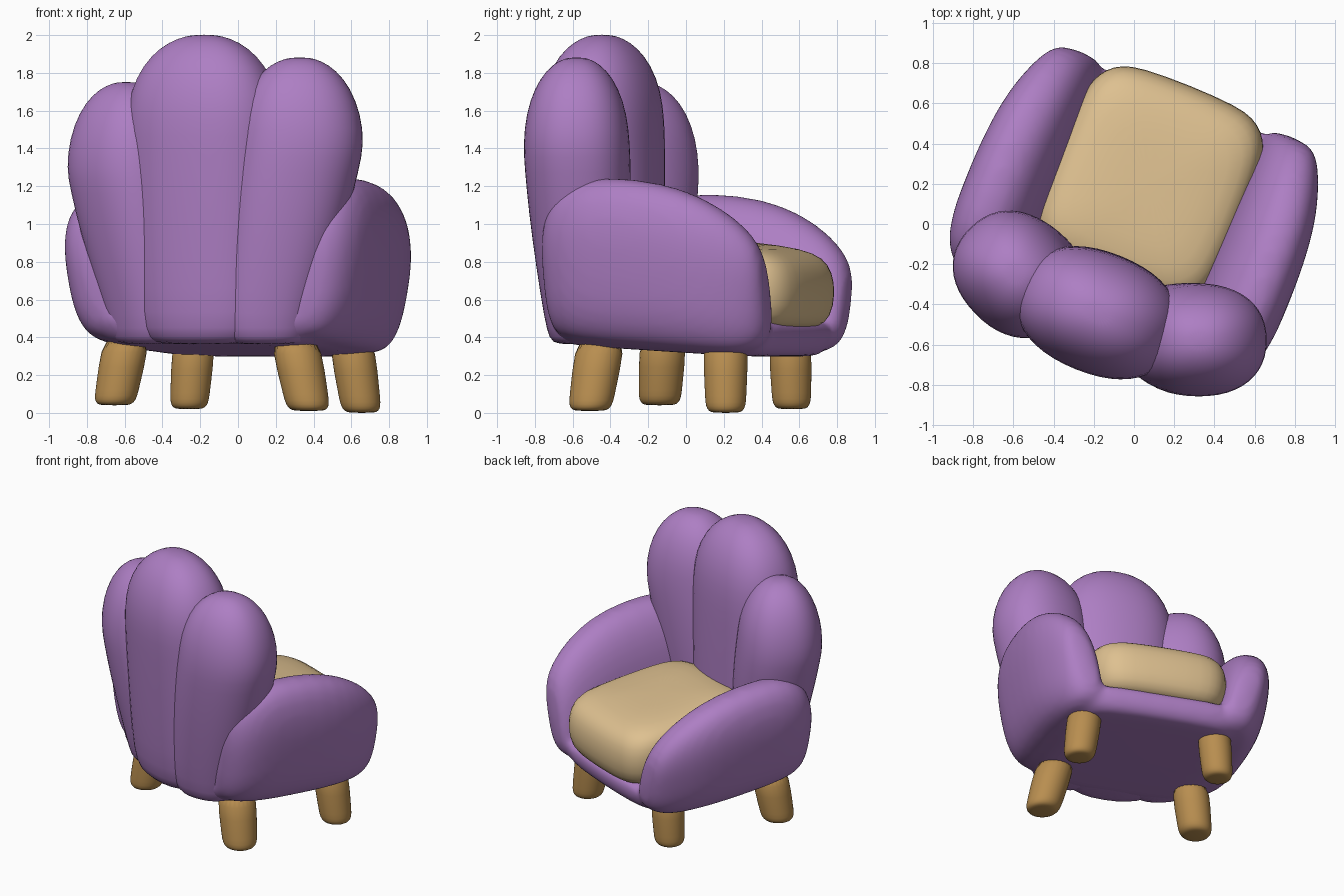
import bpy
import bmesh
from math import sin, cos, pi, radians
from mathutils import Vector

cube = bpy.data.objects.get("Cube")
if cube:
    bpy.data.objects.remove(cube, do_unlink=True)

YAW = radians(-22)   # the chair stands turned on the floor
SIDES = 24


def material(name, rgb):
    mat = bpy.data.materials.new(name)
    mat.use_nodes = True
    mat.diffuse_color = (*rgb, 1)
    mat.node_tree.nodes["Principled BSDF"].inputs["Base Color"].default_value = (*rgb, 1)
    return mat


purple = material("purple_fabric", (0.42, 0.21, 0.55))
tan = material("tan_cushion", (0.73, 0.53, 0.28))
wood = material("honey_wood", (0.48, 0.27, 0.08))


def ring(center, u, v, power_up=2, power_down=None):
    """Superellipse spanned by u and v; a higher power is boxier."""
    power_down = power_down or power_up
    pts = []
    for i in range(SIDES):
        t = 2 * pi * i / SIDES
        c, s = cos(t), sin(t)
        e = 2 / (power_up if s >= 0 else power_down)
        pts.append(Vector(center) + Vector(u) * abs(c) ** e * (1 if c > 0 else -1)
                   + Vector(v) * abs(s) ** e * (1 if s > 0 else -1))
    return pts


def loft(bm, rings):
    rows = [[bm.verts.new(p) for p in r] for r in rings]
    for low, high in zip(rows, rows[1:]):
        for i in range(SIDES):
            j = (i + 1) % SIDES
            bm.faces.new((low[i], low[j], high[j], high[i]))
    bm.faces.new(rows[0][::-1])
    bm.faces.new(rows[-1])


def make_object(name, lofts, mat, yaw=YAW, blend=False):
    bm = bmesh.new()
    for rings in lofts:
        loft(bm, rings)
    bmesh.ops.recalc_face_normals(bm, faces=bm.faces)
    for f in bm.faces:
        f.smooth = True
    mesh = bpy.data.meshes.new(name)
    bm.to_mesh(mesh)
    bm.free()
    mesh.materials.append(mat)
    obj = bpy.data.objects.new(name, mesh)
    bpy.context.collection.objects.link(obj)
    obj.rotation_euler.z = yaw
    sub = obj.modifiers.new("Soft", "SUBSURF")
    sub.levels = sub.render_levels = 1
    if blend:   # melt overlapping parts into one upholstered shell
        remesh = obj.modifiers.new("Merge", "REMESH")
        remesh.mode = "VOXEL"
        remesh.voxel_size = 0.022
        remesh.use_smooth_shade = True
        smooth = obj.modifiers.new("Melt", "SMOOTH")
        smooth.factor = 0.5
        smooth.iterations = 12
    return obj


# Armrests: y, centre x, half width, bottom, top
ARM = [(-0.56, 0.56, 0.09, 0.55, 0.90), (-0.53, 0.585, 0.15, 0.43, 1.06),
       (-0.46, 0.62, 0.19, 0.39, 1.17), (-0.33, 0.645, 0.21, 0.37, 1.235),
       (-0.15, 0.65, 0.215, 0.35, 1.255), (0.15, 0.65, 0.21, 0.33, 1.225),
       (0.37, 0.635, 0.195, 0.315, 1.145), (0.53, 0.61, 0.165, 0.31, 1.045),
       (0.64, 0.59, 0.13, 0.34, 0.94), (0.70, 0.575, 0.075, 0.43, 0.82)]


def arm(side, drop):
    rings = []
    for y, x, w, lo, hi in ARM:
        half = (hi - drop - lo) / 2
        # lean outward toward the top
        rings.append(ring((side * (x - 0.01), y, lo + half), (side * w, 0, 0),
                          (side * 0.06, 0, half), 2.3, 2.9))
    return rings


# Stacked, slightly tilted rounded rectangles
def slab(levels, y, power, tilt):
    return [ring((0, y, z), (w, 0, 0), (0, d, -tilt * d), power) for z, w, d in levels]


base = slab([(0.325, 0.48, 0.48), (0.33, 0.58, 0.59), (0.37, 0.65, 0.63),
             (0.45, 0.69, 0.66), (0.51, 0.69, 0.65), (0.53, 0.60, 0.58)], 0.03, 4.5, 0.06)
make_object("armrests_and_base", [base, arm(1, 0), arm(-1, 0.085)], purple, blend=True)

# Seat cushion
cushion = slab([(0.48, 0.34, 0.37), (0.49, 0.42, 0.46), (0.55, 0.475, 0.52),
                (0.68, 0.495, 0.54), (0.79, 0.485, 0.525), (0.86, 0.45, 0.48),
                (0.90, 0.36, 0.38), (0.915, 0.15, 0.18)], 0.21, 4.2, 0.09)
make_object("seat_cushion", [cushion], tan)


# Backrest lobes: taper to the foot, dome on top
def lobe(name, foot, head, width, depth, top, turn, foot_scale, dome=0.46):
    u = Vector((cos(turn), sin(turn), 0)) * width
    v = Vector((-sin(turn), cos(turn), 0)) * depth
    foot, head = Vector((*foot, 0)), Vector((*head, 0))
    shoulder = top - dome
    levels = [(0.36, foot_scale * 0.7), (0.39, foot_scale * 0.88), (0.50, foot_scale)]
    for k in (0.3, 0.6, 0.85):
        levels.append((0.5 + (shoulder - 0.5) * k,
                       foot_scale + (1 - foot_scale) * sin(k * pi / 2)))
    for deg in (0, 20, 40, 58, 73, 84):
        levels.append((shoulder + dome * sin(radians(deg)), cos(radians(deg)) ** 0.9))
    rings = []
    for z, s in levels:
        k = min(1, max(0, (z - 0.5) / (shoulder - 0.5)))
        rings.append(ring(foot.lerp(head, k) + Vector((0, 0, z)), u * s, v * s, 2.25))
    make_object(name, [rings], purple)


lobe("backrest_middle_lobe", (0, -0.45), (0, -0.48), 0.425, 0.305, 2.005, 0, 0.9)
lobe("backrest_left_lobe", (-0.32, -0.42), (-0.455, -0.452), 0.33, 0.288, 1.755,
     radians(-24), 0.76)
lobe("backrest_right_lobe", (0.34, -0.44), (0.52, -0.415), 0.345, 0.285, 1.885,
     radians(22), 0.76)

# Splayed legs: foot point, top point, radius
LEGS = {"back_left_leg": ((-0.655, -0.14, 0.04), (-0.585, -0.12, 0.42), 0.115),
        "front_left_leg": ((-0.26, 0.56, 0.02), (-0.23, 0.55, 0.42), 0.105),
        "back_right_leg": ((0.375, -0.51, 0.01), (0.295, -0.445, 0.42), 0.12),
        "front_right_leg": ((0.655, 0.21, 0.0), (0.595, 0.21, 0.42), 0.11)}
for name, (foot, head, r) in LEGS.items():
    foot, head = Vector(foot), Vector(head)
    steps = [(0, 0.6), (0.02, 0.82), (0.08, 0.96), (0.18, 1.0), (0.5, 1.05), (1, 1.12)]
    rings = [ring(foot.lerp(head, t), (r * s, 0, 0), (0, r * s, 0)) for t, s in steps]
    make_object(name, [rings], wood, yaw=0)
